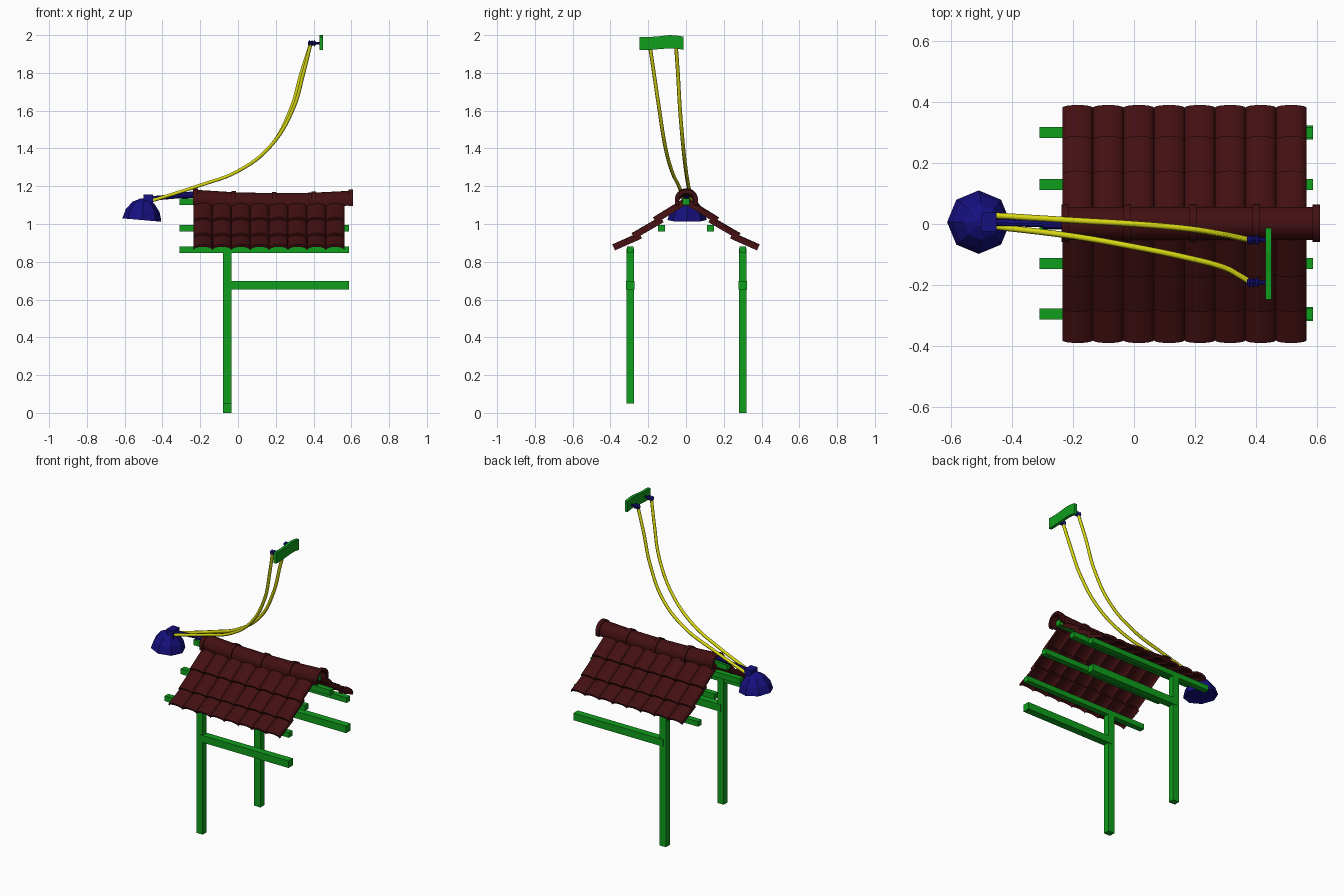
import bpy, bmesh, math
from mathutils import Vector, Matrix

if "Cube" in bpy.data.objects:
    bpy.data.objects.remove(bpy.data.objects["Cube"])


def material(name, rgb):
    m = bpy.data.materials.new(name)
    m.diffuse_color = (*rgb, 1)
    m.use_nodes = True
    m.node_tree.nodes["Principled BSDF"].inputs["Base Color"].default_value = m.diffuse_color
    return m


GREEN = material("green_wood", (0.005, 0.34, 0.012))
RED = material("roof_red", (0.055, 0.005, 0.006))
BLUE = material("lamp_blue", (0.008, 0.005, 0.21))
YELLOW = material("cable_yellow", (0.68, 0.68, 0.007))


def finish(name, bm, mat, smooth=False):
    bmesh.ops.recalc_face_normals(bm, faces=bm.faces)
    me = bpy.data.meshes.new(name)
    bm.to_mesh(me)
    bm.free()
    me.materials.append(mat)
    ob = bpy.data.objects.new(name, me)
    bpy.context.collection.objects.link(ob)
    if smooth:
        bpy.ops.object.select_all(action='DESELECT')
        ob.select_set(True)
        bpy.context.view_layer.objects.active = ob
        bpy.ops.object.shade_smooth_by_angle(angle=math.radians(35))
    return ob


def box(name, lo, hi, mat):
    lo, hi = Vector(lo), Vector(hi)
    bm = bmesh.new()
    bmesh.ops.create_cube(bm, size=1, matrix=Matrix.Translation((lo + hi) / 2)
                          @ Matrix.Diagonal((*(hi - lo), 1)))
    return finish(name, bm, mat)


def loft(bm, rings, caps=True):
    vs = [[bm.verts.new(p) for p in r] for r in rings]
    n = len(vs[0])
    for a, b in zip(vs, vs[1:]):
        for i in range(n):
            bm.faces.new((a[i], a[(i + 1) % n], b[(i + 1) % n], b[i]))
    if caps:
        bm.faces.new(vs[0])
        bm.faces.new(vs[-1])


def rod(name, a, b, r, mat, sides=8):
    a, b = Vector(a), Vector(b)
    q = (b - a).to_track_quat('Z', 'Y')
    ring = [q @ Vector((r * math.cos(t), r * math.sin(t), 0))
            for t in (2 * math.pi * i / sides for i in range(sides))]
    bm = bmesh.new()
    loft(bm, [[a + p for p in ring], [b + p for p in ring]])
    return finish(name, bm, mat, True)


# posts, side rails and purlins
for side, y, foot in (("front", -0.295, 0.05), ("back", 0.3, 0.0)):
    box(side + "_post", (-0.079, y - 0.02, foot), (-0.034, y + 0.02, 0.87), GREEN)
    box(side + "_rail", (-0.06, y - 0.023, 0.652), (0.587, y + 0.023, 0.698), GREEN)
    box(side + "_eave_beam", (-0.31, y - 0.018, 0.847), (0.587, y + 0.018, 0.881), GREEN)
for y in (-0.13, 0.13):
    box("middle_beam", (-0.31, y - 0.018, 0.96), (0.587, y + 0.018, 0.995), GREEN)
box("ridge_beam", (-0.31, -0.018, 1.1), (0.587, 0.018, 1.135), GREEN)

# curved roof tiles: three overlapping rows per slope, eight columns
ROWS = (((0.0, 1.105), (0.158, 1.008)),
        ((0.12, 1.012), (0.272, 0.924)),
        ((0.235, 0.926), (0.377, 0.863)))
STEPS, THICK, ARCH = 8, 0.014, 0.021
for side, s in (("front", -1), ("back", 1)):
    bm = bmesh.new()
    for (y0, z0), (y1, z1) in ROWS:
        up = Vector((0, s * (z0 - z1), y1 - y0)).normalized()
        for c in range(8):
            lower, upper = [], []
            for i in range(STEPS + 1):
                t = -math.cos(math.pi * i / STEPS)
                x = -0.235 + 0.1 * (c + (t + 1) / 2)
                h = ARCH * math.sqrt(max(0, 1 - t * t)) - 0.003
                lower.append(Vector((x, 0, 0)) + up * h)
                upper.append(Vector((x, 0, 0)) + up * (h + THICK))
            ring = lower + upper[::-1]
            loft(bm, [[p + Vector((0, s * y0, z0)) for p in ring],
                      [p + Vector((0, s * y1, z1)) for p in ring]])
    finish(side + "_roof_tiles", bm, RED, True)


# ridge caps following a gentle sag, each with a raised collar
def sag(x):
    return 1.108 + 0.09 * (x - 0.22) ** 2


def half_pipe(bm, x0, x1, r, thick):
    rings = []
    for x in (x0, x1):
        ang = [math.radians(-25 + 230 * i / 14) for i in range(15)]
        pts = [(r, a) for a in ang] + [(r - thick, a) for a in ang[::-1]]
        rings.append([Vector((x, 0.002 + q * math.cos(a), sag(x) + q * math.sin(a)))
                      for q, a in pts])
    loft(bm, rings)


bm = bmesh.new()
for i in range(4):
    x = -0.235 + i * 0.21
    half_pipe(bm, x, x + 0.21, 0.055, 0.014)
for x in (-0.238, -0.035, 0.18, 0.388, 0.585):
    half_pipe(bm, x, x + 0.025, 0.062, 0.016)
finish("ridge_caps", bm, RED, True)

# faceted lamp shade, slightly tilted, with a socket block and arm
bm = bmesh.new()
tilt = Matrix.Translation((-0.509, 0.006, 1.021)) @ Matrix.Rotation(math.radians(5), 4, 'Y')
rings = [[tilt @ Vector((r * math.cos(a), r * math.sin(a), z))
          for a in (2 * math.pi * i / 8 for i in range(8))]
         for r, z in ((0.09, 0.006), (0.104, 0.0), (0.09, 0.05), (0.058, 0.092), (0.016, 0.114))]
loft(bm, rings)
finish("lamp_shade", bm, BLUE)
box("lamp_socket", (-0.5, -0.025, 1.1), (-0.45, 0.04, 1.156), BLUE)
rod("lamp_arm", (-0.46, 0.005, 1.135), (-0.2, 0.0, 1.158), 0.012, BLUE)
rod("lamp_arm_sleeve", (-0.3, 0.0, 1.15), (-0.22, 0.0, 1.157), 0.017, BLUE)

# hanging cables, the front one bowed out a little further
HEIGHTS = ((-0.46, 1.122), (-0.2, 1.205), (0, 1.28), (0.17, 1.41),
           (0.28, 1.61), (0.335, 1.8), (0.385, 1.955))
for name, ys, bow in (
        ("back_cable", (0.028, 0.012, 0.0, -0.015, -0.032, -0.043, -0.054), 0.0),
        ("front_cable", (-0.008, -0.04, -0.075, -0.11, -0.142, -0.17, -0.193), 0.012)):
    cu = bpy.data.curves.new(name, 'CURVE')
    cu.dimensions = '3D'
    cu.bevel_depth = 0.01
    cu.bevel_resolution = 1
    cu.use_fill_caps = True
    cu.resolution_u = 6
    sp = cu.splines.new('BEZIER')
    sp.bezier_points.add(len(ys) - 1)
    for i, (p, (x, z), y) in enumerate(zip(sp.bezier_points, HEIGHTS, ys)):
        p.co = (x + (bow if i in (4, 5) else 0), y, z)
        p.handle_left_type = p.handle_right_type = 'AUTO'
    cu.materials.append(YELLOW)
    bpy.context.collection.objects.link(bpy.data.objects.new(name, cu))

# ribbed insulators on the cable ends
for y in (-0.052, -0.192):
    bm = bmesh.new()
    prof = ((0.37, 0.008), (0.378, 0.017), (0.386, 0.01), (0.392, 0.017),
            (0.398, 0.01), (0.404, 0.017), (0.412, 0.008), (0.435, 0.006))
    loft(bm, [[Vector((x, y + r * math.cos(a), 1.957 + r * math.sin(a)))
               for a in (2 * math.pi * i / 8 for i in range(8))] for x, r in prof])
    finish("insulator", bm, BLUE)

# wavy cable board
bm = bmesh.new()
rings = []
for y, lo, hi in ((-0.247, 1.921, 1.991), (-0.19, 1.922, 1.99), (-0.14, 1.926, 1.994),
                  (-0.09, 1.93, 2.0), (-0.05, 1.929, 1.998), (-0.013, 1.922, 1.992)):
    rings.append([Vector((x, y, z)) for x, z in
                  ((0.431, lo), (0.45, lo), (0.45, hi), (0.431, hi))])
loft(bm, rings)
finish("cable_board", bm, GREEN)
